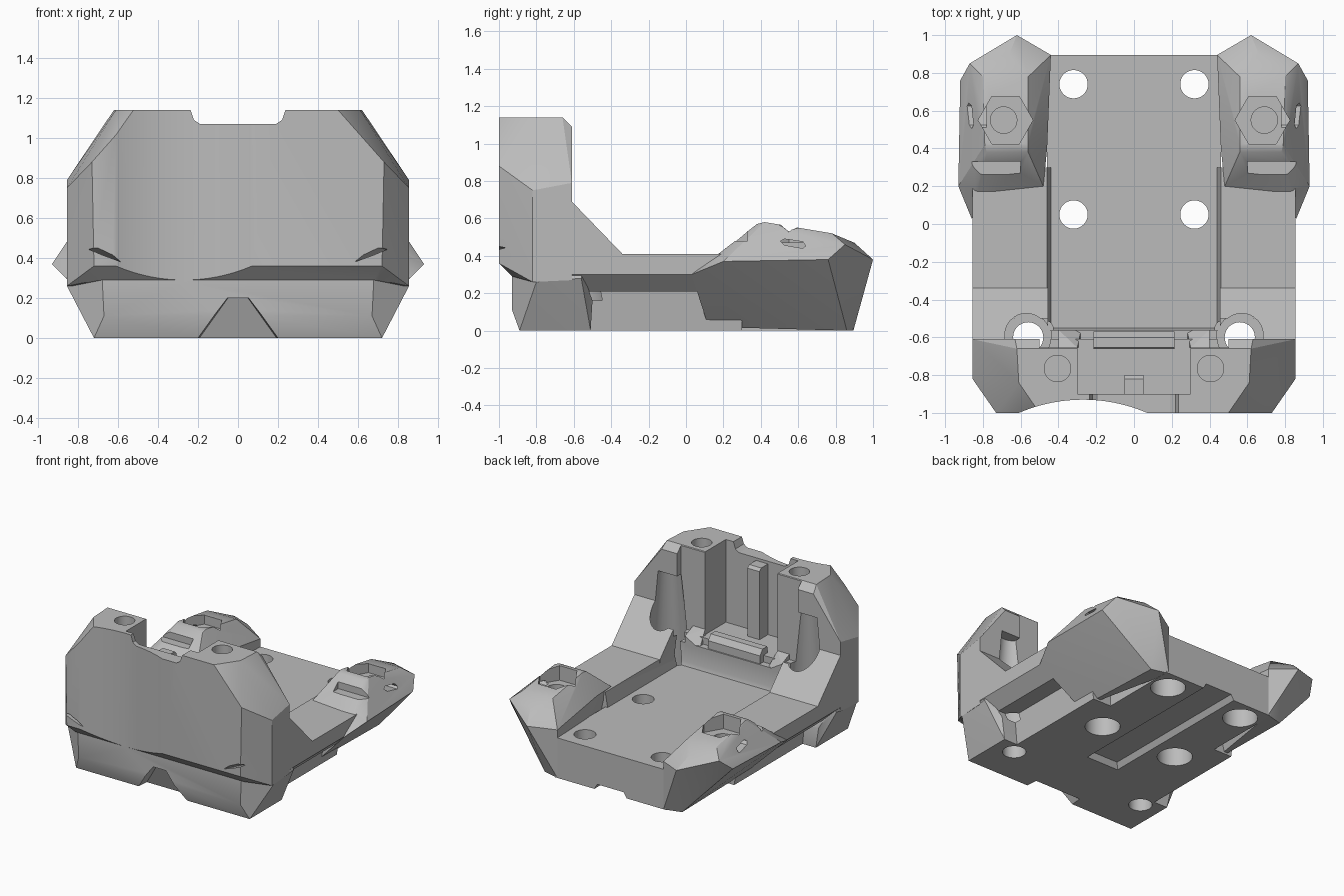
import bpy, bmesh, math
from mathutils import Matrix, Vector

if "Cube" in bpy.data.objects:
    bpy.data.objects.remove(bpy.data.objects["Cube"])

grey = bpy.data.materials.new("plain grey")
grey.diffuse_color = (0.5, 0.5, 0.5, 1)
grey.use_nodes = True
grey.node_tree.nodes["Principled BSDF"].inputs["Base Color"].default_value = grey.diffuse_color


def make(name, bm):
    bmesh.ops.recalc_face_normals(bm, faces=bm.faces)
    me = bpy.data.meshes.new(name)
    bm.to_mesh(me)
    bm.free()
    ob = bpy.data.objects.new(name, me)
    bpy.context.collection.objects.link(ob)
    me.materials.append(grey)
    return ob


def hull(name, pts, mirror=False):
    """Convex solid around a few corner points, optionally mirrored across x."""
    bm = bmesh.new()
    for x, y, z in pts:
        bm.verts.new((x, y, z))
        if mirror:
            bm.verts.new((-x, y, z))
    res = bmesh.ops.convex_hull(bm, input=bm.verts[:])
    junk = set(res["geom_interior"]) | set(res["geom_unused"])
    bmesh.ops.delete(bm, geom=[g for g in junk if isinstance(g, bmesh.types.BMVert)], context='VERTS')
    bmesh.ops.dissolve_limit(bm, angle_limit=0.01, verts=bm.verts[:], edges=bm.edges[:])
    return make(name, bm)


def box(name, x0, x1, y0, y1, z0, z1):
    return hull(name, [(x, y, z) for x in (x0, x1) for y in (y0, y1) for z in (z0, z1)])


def cyl(name, x, y, z0, z1, r, r2=None, n=32, turn=0.0):
    bm = bmesh.new()
    bmesh.ops.create_cone(bm, cap_ends=True, segments=n, radius1=r, radius2=r if r2 is None else r2,
                          depth=z1 - z0,
                          matrix=Matrix.Translation((x, y, (z0 + z1) / 2)) @ Matrix.Rotation(turn, 4, 'Z'))
    return make(name, bm)


def boolean(body, others, op):
    """Apply each helper to the body, then discard it."""
    for o in others:
        m = body.modifiers.new("cut", 'BOOLEAN')
        m.operation, m.object, m.solver = op, o, 'EXACT'
        bpy.context.view_layer.update()
        dg = bpy.context.evaluated_depsgraph_get()
        me = bpy.data.meshes.new_from_object(body.evaluated_get(dg))
        body.modifiers.clear()
        body.data = me
        bpy.data.objects.remove(o)


# tray: cross-section with undercut sides, swept front to back
half = [(0.61, 0), (0.64, 0.21), (0.765, 0.21), (0.855, 0.30), (0.855, 0.41), (0.46, 0.41), (0.44, 0.30)]
ring = half + [(-x, z) for x, z in reversed(half)]
bm = bmesh.new()
face = bm.faces.new([bm.verts.new((x, -0.62, z)) for x, z in ring])
ext = bmesh.ops.extrude_face_region(bm, geom=[face])
for v in ext["geom"]:
    if isinstance(v, bmesh.types.BMVert):
        v.co.y = 0.30
body = make("base_body", bm)

parts = [
    # floor running to the back edge
    box("floor", -0.46, 0.46, 0.1, 0.895, 0, 0.30),
    # front foot below the tower
    hull("foot", [(0.72, -0.89, 0), (0.72, -0.51, 0), (0.67, -0.93, 0.11), (0.68, -0.93, 0.32),
                  (0.855, -0.8, 0.26), (0.855, -0.56, 0.28), (0.84, -0.56, 0.33), (0.75, -0.5, 0.16)], True),
    # upright tower
    hull("tower", [(0.70, -0.93, 0.29), (0.72, -1, 0.36), (0.855, -0.82, 0.26), (0.855, -0.61, 0.27),
                   (0.855, -0.61, 0.79), (0.855, -0.82, 0.75), (0.73, -1, 0.88), (0.63, -0.61, 1.09),
                   (0.62, -0.66, 1.14), (0.61, -0.84, 1.14), (0.50, -1, 1.14)], True),
    # ledge closing the front of the channel
    box("ledge", -0.46, 0.46, -0.64, -0.56, 0.2, 0.47),
]
for s in (-1, 1):
    # ramp from rail to tower
    parts.append(hull("ramp", [(s * x, y, z) for x in (0.455, 0.855) for y, z in
                               ((-0.34, 0.30), (-0.34, 0.41), (-0.62, 0.70), (-0.62, 0.30))]))
    # back lug
    parts.append(hull("lug", [(s * x, y, z) for x, y, z in (
        (0.62, 1, 0.38), (0.44, 0.895, 0.36), (0.44, 0.895, 0), (0.57, 0.86, 0), (0.58, 0.12, 0.02),
        (0.72, 0.10, 0.17), (0.86, 0.03, 0.30), (0.93, 0.20, 0.37), (0.92, 0.76, 0.38),
        (0.87, 0.85, 0.46), (0.66, 0.90, 0.47), (0.56, 0.78, 0.52), (0.80, 0.78, 0.52),
        (0.56, 0.42, 0.58), (0.79, 0.42, 0.58), (0.46, 0.40, 0.42), (0.56, 0.38, 0.57),
        (0.78, 0.38, 0.57), (0.48, 0.20, 0.41), (0.84, 0.19, 0.42))]))
boolean(body, parts, 'UNION')

cuts = [
    # tower pocket, post backs and notch
    box("pocket", -0.30, 0.30, -0.90, -0.50, 0.52, 1.3),
    box("post_back", -0.50, 0.50, -0.655, -0.50, 0.52, 1.3),
    hull("notch", [(x, y, z) for y in (-1.1, -0.8) for x, z in
                   ((0.19, 1.07), (0.22, 1.09), (0.24, 1.15), (0.24, 1.3))], True),
    # curved scoop in the front face
    cyl("scoop", -0.27, -1.79, 0.28, 1.3, 0.86, n=128),
    # wedge notch low on the front
    hull("wedge", [(0.22, -1.05, -0.01), (0.06, -1.05, 0.20), (0.20, -0.80, -0.01), (0.05, -0.88, 0.20)], True),
    # long groove underneath
    hull("groove", [(0.14, y, -0.01) for y in (-0.34, 1.0)] + [(0.11, y, 0.04) for y in (-0.31, 1.0)], True),
]
# slanted finger slits low on the front face
for s in (-1, 1):
    cuts.append(hull("slit", [(s * 0.56, -1.05, 0.38), (s * 0.78, -1.05, 0.46), (s * 0.66, -1.05, 0.46),
                              (s * 0.60, -0.96, 0.38), (s * 0.74, -0.95, 0.44)]))
for s in (-1, 1):
    cuts += [
        # screw clearance at the foot of the tower
        cyl("screw_well", s * 0.57, -0.60, 0.16, 0.92, 0.165, 0.09),
        cyl("screw_hole", s * 0.56, -0.60, -0.1, 0.3, 0.08),
        cyl("post_hole", s * 0.405, -0.765, 0.95, 1.3, 0.07),
        # nut seat, bolt bore and side slot in the lug
        cyl("nut_seat", s * 0.68, 0.55, 0.47, 0.8, 0.145, n=6, turn=math.pi / 6 + math.pi / 3),
        cyl("bolt_bore", s * 0.69, 0.55, 0.25, 0.6, 0.07),
        hull("side_slot", [(s * x, 0.575 + dy, 0.465 + dz) for x in (0.78, 1.0) for dy, dz in
                           ((-0.07, 0.012), (-0.05, 0.025), (0.05, 0.01), (0.065, -0.012),
                            (0.05, -0.025), (-0.05, -0.008))]),
        # stepped cuts in the lug's front slope
        hull("lug_step", [(s * x, y, z) for x in (0.60, 0.86) for y, z in
                          ((0.25, 0.48), (0.33, 0.48), (0.33, 0.62), (0.25, 0.62))]),
    ]
    # mounting holes with counterbores underneath
    for y in (0.05, 0.74):
        cuts += [cyl("mount_hole", s * 0.32, y, -0.1, 0.5, 0.075),
                 cyl("counterbore", s * 0.32, y, -0.1, 0.15, 0.12)]
boolean(body, cuts, 'DIFFERENCE')

# rib and latch bar inside the tower
rib = hull("tower_rib", [(0.05, -0.91, 0.5), (0.05, -0.80, 0.5), (0.05, -0.91, 1.05),
                         (0.05, -0.82, 1.05), (0.05, -0.80, 1.03)], True)
bar = hull("latch_bar", [(0.215, -0.665, 0.45), (0.215, -0.57, 0.45), (0.215, -0.57, 0.53),
                         (0.215, -0.60, 0.57), (0.215, -0.655, 0.57)], True)
corners = [hull("ledge_corner", [(s * 0.28, -0.655, 0.45), (s * 0.40, -0.655, 0.45), (s * 0.40, -0.56, 0.45),
                                 (s * 0.28, -0.56, 0.45), (s * 0.40, -0.56, 0.52), (s * 0.40, -0.655, 0.56),
                                 (s * 0.30, -0.655, 0.56)]) for s in (-1, 1)]
boolean(body, [rib, bar] + corners, 'UNION')

bpy.context.view_layer.objects.active = body
body.select_set(True)
bpy.ops.object.shade_smooth_by_angle(angle=math.radians(25))
